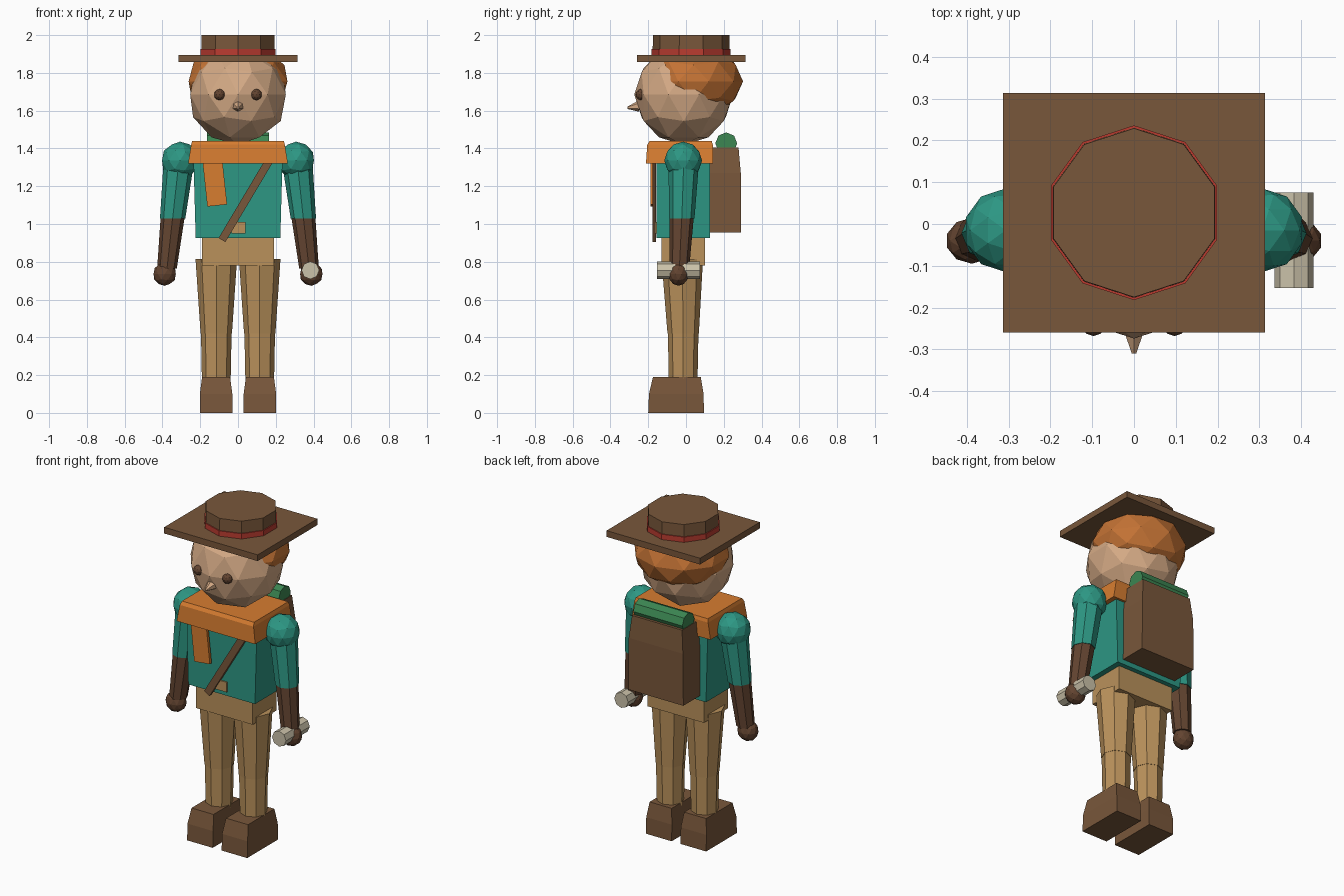
import bpy, bmesh, math
from mathutils import Vector, Matrix

if "Cube" in bpy.data.objects:
    bpy.data.objects.remove(bpy.data.objects["Cube"])


def mat(name, r, g, b):
    m = bpy.data.materials.new(name)
    m.diffuse_color = (r, g, b, 1)
    m.use_nodes = True
    m.node_tree.nodes["Principled BSDF"].inputs["Base Color"].default_value = m.diffuse_color
    return m


LEATHER = mat("leather_brown", 0.19, 0.095, 0.043)
DARK = mat("dark_brown", 0.125, 0.058, 0.03)
TEAL = mat("teal_cloth", 0.026, 0.31, 0.23)
ORANGE = mat("orange_cloth", 0.68, 0.205, 0.03)
HAIR = mat("ginger_hair", 0.55, 0.17, 0.035)
SKIN = mat("skin", 0.66, 0.40, 0.235)
TAN = mat("tan_cloth", 0.49, 0.285, 0.105)
RED = mat("red_band", 0.50, 0.045, 0.03)
GREEN = mat("green_roll", 0.045, 0.24, 0.085)
CREAM = mat("cream", 0.60, 0.54, 0.40)


def finish(bm, name, material):
    bmesh.ops.recalc_face_normals(bm, faces=bm.faces)
    me = bpy.data.meshes.new(name)
    bm.to_mesh(me)
    bm.free()
    me.materials.append(material)
    ob = bpy.data.objects.new(name, me)
    bpy.context.collection.objects.link(ob)
    return ob


def loft(name, material, rings):
    """Skin a list of equal-length point rings and cap both ends."""
    bm = bmesh.new()
    vs = [[bm.verts.new(p) for p in ring] for ring in rings]
    n = len(vs[0])
    for a, b in zip(vs, vs[1:]):
        for i in range(n):
            j = (i + 1) % n
            bm.faces.new((a[i], a[j], b[j], b[i]))
    bm.faces.new(vs[0][::-1])
    bm.faces.new(vs[-1])
    return finish(bm, name, material)


def block(name, material, *levels):
    """Box with levels of (z, x0, x1, y0, y1)."""
    return loft(name, material,
                [[(x0, y0, z), (x1, y0, z), (x1, y1, z), (x0, y1, z)]
                 for z, x0, x1, y0, y1 in levels])


def tube(name, material, axis, sides, *sections):
    """Faceted tube along an axis with sections of (centre, radius)."""
    rings = []
    for c, r in sections:
        ring = []
        for i in range(sides):
            a = 2 * math.pi * i / sides
            s, t = r * math.sin(a), r * math.cos(a)
            off = {"x": (0, s, t), "y": (s, 0, t), "z": (s, t, 0)}[axis]
            ring.append(Vector(c) + Vector(off))
        rings.append(ring)
    return loft(name, material, rings)


def ball(name, material, centre, radii):
    bm = bmesh.new()
    bmesh.ops.create_icosphere(bm, subdivisions=2, radius=1.0)
    bmesh.ops.transform(bm, verts=bm.verts,
                        matrix=Matrix.Translation(centre) @ Matrix.Diagonal((*radii, 1)))
    return finish(bm, name, material)


def plate(name, material, top, bottom, width, y0, y1):
    """Flat strip on the chest between two (x, z) points."""
    a, b = Vector(top), Vector(bottom)
    d = (b - a).normalized()
    s = Vector((-d.y, d.x)) * width / 2
    pts = [a + s, a - s, b - s, b + s]
    return loft(name, material, [[(p.x, y, p.y) for p in pts] for y in (y0, y1)])


# Hat
HY = 0.027
block("hat_brim", LEATHER, (1.857, -0.314, 0.314, -0.26, 0.314),
      (1.895, -0.314, 0.314, -0.26, 0.314))
tube("hat_crown", LEATHER, "z", 10, ((0, HY, 1.89), 0.204), ((0, HY, 2.0), 0.202))
tube("hat_band", RED, "z", 10, ((0, HY, 1.894), 0.209), ((0, HY, 1.927), 0.209))

# Head, hair and face
ball("head", SKIN, (0, -0.012, 1.685), (0.266, 0.262, 0.266))
ball("hair", HAIR, (0, 0.04, 1.755), (0.275, 0.262, 0.195))
tube("nose", SKIN, "y", 6, ((0, -0.25, 1.625), 0.03), ((0, -0.31, 1.615), 0.006))

# Torso and clothing
block("torso", TEAL, (0.925, -0.224, 0.224, -0.157, 0.128),
      (1.39, -0.237, 0.237, -0.157, 0.128))
block("scarf", ORANGE, (1.32, -0.264, 0.264, -0.212, 0.142),
      (1.42, -0.248, 0.248, -0.205, 0.142), (1.44, -0.242, 0.242, -0.192, 0.136))
plate("scarf_tail", ORANGE, (-0.138, 1.36), (-0.11, 1.098), 0.105, -0.188, -0.17)
plate("chest_strap", LEATHER, (0.18, 1.36), (-0.085, 0.915), 0.042, -0.178, -0.158)
plate("buckle", TAN, (0.002, 1.01), (0.002, 0.95), 0.075, -0.165, -0.157)
block("hips", TAN, (0.78, -0.19, 0.19, -0.13, 0.1), (0.93, -0.19, 0.19, -0.13, 0.1))

# Backpack with bedroll
block("backpack", LEATHER, (0.955, -0.185, 0.185, 0.115, 0.29),
      (1.27, -0.182, 0.182, 0.12, 0.29), (1.405, -0.168, 0.168, 0.135, 0.278))
tube("bedroll", GREEN, "x", 8, ((-0.165, 0.213, 1.427), 0.058),
     ((0.165, 0.213, 1.427), 0.058))

# Paired parts
for side, s in (("left", 1), ("right", -1)):
    ball(side + "_eye", DARK, (s * 0.097, -0.238, 1.685), (0.03, 0.03, 0.03))

    # Legs and boots
    tube(side + "_thigh", TAN, "z", 8, ((s * 0.115, -0.02, 0.815), 0.11),
         ((s * 0.115, -0.015, 0.42), 0.083))
    tube(side + "_shin", TAN, "z", 8, ((s * 0.115, -0.015, 0.425), 0.081),
         ((s * 0.115, -0.015, 0.17), 0.076))
    xs = sorted((s * 0.03, s * 0.202))
    xt = sorted((s * 0.042, s * 0.19))
    block(side + "_boot", LEATHER, (0, *xs, -0.2, 0.095), (0.1, *xs, -0.196, 0.093),
          (0.19, *xt, -0.175, 0.078))

    # Arms
    ball(side + "_shoulder", TEAL, (s * 0.307, -0.015, 1.336), (0.1, 0.1, 0.1))
    tube(side + "_sleeve", TEAL, "z", 8, ((s * 0.313, -0.012, 1.33), 0.081),
         ((s * 0.346, -0.022, 1.03), 0.067))
    tube(side + "_forearm", DARK, "z", 8, ((s * 0.345, -0.022, 1.045), 0.064),
         ((s * 0.376, -0.035, 0.765), 0.052))
    ball(side + "_hand", DARK, (s * 0.388, -0.04, 0.735), (0.062, 0.055, 0.062))

# Held rod
tube("held_rod", CREAM, "y", 8, ((0.383, -0.153, 0.755), 0.047),
     ((0.383, 0.075, 0.755), 0.047))
